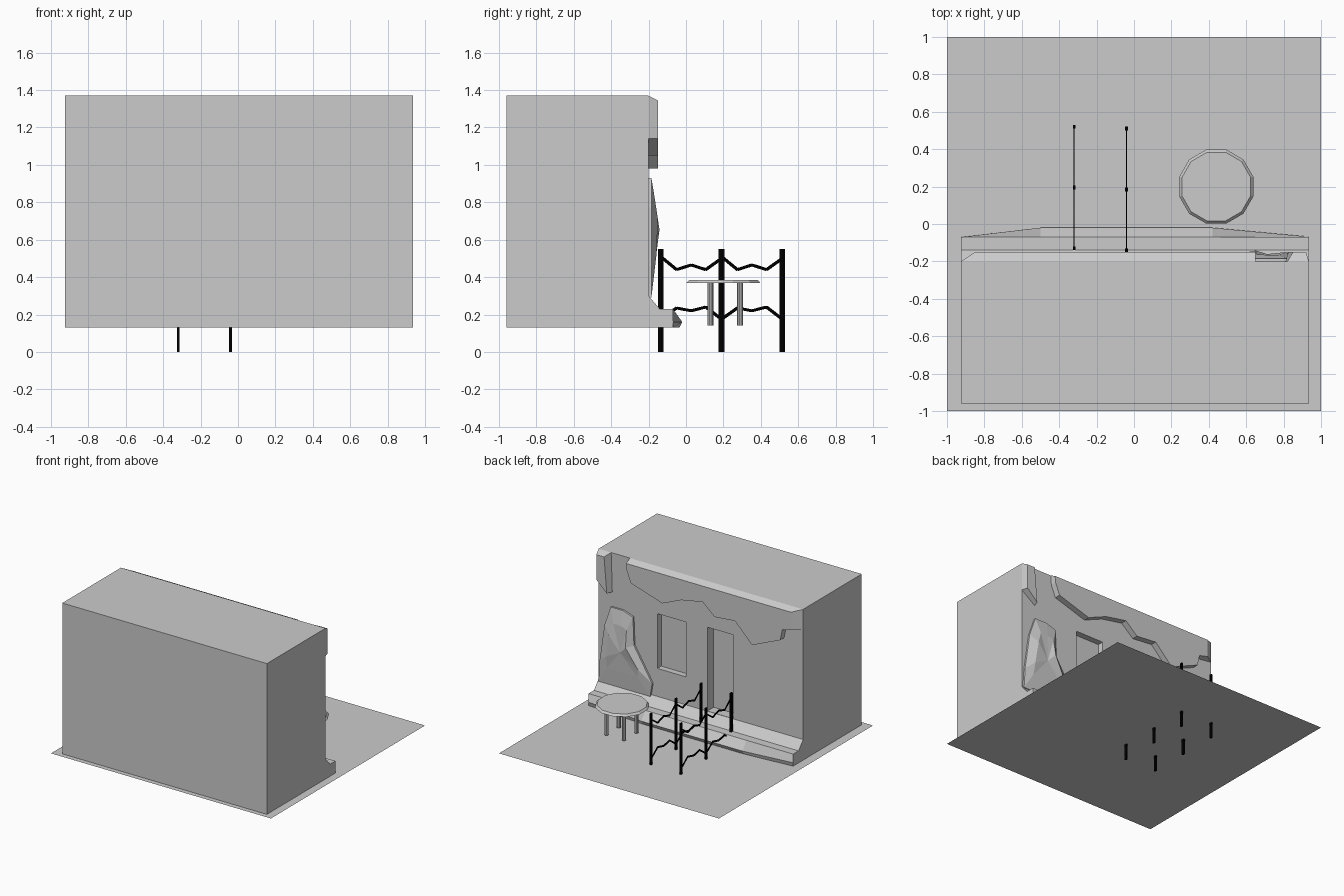
import bpy, bmesh, math

cube = bpy.data.objects.get("Cube")
if cube:
    bpy.data.objects.remove(cube, do_unlink=True)


def material(name, value):
    m = bpy.data.materials.new(name)
    m.use_nodes = True
    color = (value, value, value, 1)
    m.diffuse_color = color
    bsdf = next(n for n in m.node_tree.nodes if n.type == "BSDF_PRINCIPLED")
    bsdf.inputs["Base Color"].default_value = color
    return m


grey = material("plaster_grey", 0.6)
black = material("iron_black", 0.0)


def finish(name, bm, mat):
    bmesh.ops.recalc_face_normals(bm, faces=bm.faces)
    mesh = bpy.data.meshes.new(name)
    bm.to_mesh(mesh)
    bm.free()
    mesh.materials.append(mat)
    ob = bpy.data.objects.new(name, mesh)
    bpy.context.collection.objects.link(ob)
    return ob


def loft(name, rings, mat, fan_last=False):
    """Skin closed rings of equal length and cap both ends."""
    bm = bmesh.new()
    loops = [[bm.verts.new(p) for p in ring] for ring in rings]
    n = len(loops[0])
    for a, b in zip(loops, loops[1:]):
        for i in range(n):
            j = (i + 1) % n
            bm.faces.new((a[i], a[j], b[j], b[i]))
    bm.faces.new(loops[0][::-1])
    cap = bm.faces.new(loops[-1])
    if fan_last:
        bmesh.ops.poke(bm, faces=[cap])
    return finish(name, bm, mat)


def box(name, lo, hi, mat):
    ring = lambda z: [(lo[0], lo[1], z), (hi[0], lo[1], z),
                      (hi[0], hi[1], z), (lo[0], hi[1], z)]
    return loft(name, [ring(lo[2]), ring(hi[2])], mat)


def cylinder(name, x, y, z0, z1, r, sides, mat, r_top=None):
    def ring(z, rad):
        turns = [(i + 0.5) * math.tau / sides for i in range(sides)]
        return [(x + rad * math.cos(t), y + rad * math.sin(t), z) for t in turns]
    return loft(name, [ring(z0, r), ring(z1, r_top or r)], mat)


# Ground sheet
bm = bmesh.new()
bmesh.ops.create_grid(bm, x_segments=1, y_segments=1, size=1)
ground = finish("ground", bm, grey)
ground.location.z = 0.13


# Building body, with a base that swells along the middle
def section(x, bulge, foot):
    profile = [(-0.96, 0.131), (-0.96, 1.37), (-0.2, 1.37), (-0.2, 0.3),
               (-0.14, 0.23), (-0.07, 0.23), (bulge, 0.16), (foot, 0.131)]
    return [(x, y, z) for y, z in profile]


body = loft("building", [section(-0.925, -0.068, -0.07), section(-0.5, -0.02, -0.035),
                         section(0.42, -0.02, -0.035), section(0.935, -0.068, -0.07)], grey)

# Recessed window and doorway
for name, x0, x1, z0, z1, depth in (("window", 0.14, 0.40, 0.53, 0.98, 0.05),
                                    ("doorway", -0.294, -0.055, 0.302, 0.99, 0.08)):
    cutter = box(name + "_cutter", (x0, -0.2 - depth, z0), (x1, -0.1, z1), grey)
    cutter.hide_render = True
    mod = body.modifiers.new(name, "BOOLEAN")
    mod.operation = "DIFFERENCE"
    mod.solver = "EXACT"
    mod.object = cutter
    bpy.context.view_layer.objects.active = body
    bpy.ops.object.modifier_apply(modifier=name)
    bpy.data.objects.remove(cutter, do_unlink=True)


# Broken plaster layer: ragged slab with a chamfered top edge
def plaster(name, outline, spread):
    back = [(x, -0.2, z) for x, z in outline]
    front = [(x + dx, -0.15, min(z, 1.345)) for (x, z), dx in zip(outline, spread)]
    return loft(name, [back, front], grey)


ragged = [(0.65, 1.37), (0.645, 1.29), (0.606, 1.194), (0.32, 1.105), (0.147, 1.178),
          (-0.046, 1.214), (-0.156, 1.12), (-0.34, 1.137), (-0.495, 0.98),
          (-0.752, 1.09), (-0.77, 1.18), (-0.925, 1.2), (-0.925, 1.37)]
plaster("plaster_layer", ragged, [0] * 11 + [0.075] * 2)
corner = [(0.935, 1.37), (0.935, 1.14), (0.81, 1.05), (0.82, 1.37)]
plaster("plaster_corner", corner, [-0.015, -0.015, 0.015, 0.03])

# Rough exposed patch, ridged at mid height
patch = [(0.814, 0.93), (0.704, 0.93), (0.612, 0.9), (0.603, 0.67), (0.438, 0.4),
         (0.456, 0.29), (0.925, 0.29), (0.915, 0.46), (0.87, 0.77)]
outer = [(x, -0.2, z) for x, z in patch]
rim = [(x, -0.185, z) for x, z in patch]
inner = [(0.72 + (x - 0.72) * 0.6, -0.14 - 0.09 * abs(z - 0.65), 0.63 + (z - 0.63) * 0.6)
         for x, z in patch]
loft("rough_patch", [outer, rim, inner], grey, fan_last=True)

# Round table
cylinder("table_top", 0.44, 0.2, 0.368, 0.385, 0.205, 12, grey, 0.19)
for dx in (-0.08, 0.08):
    for dy in (-0.08, 0.08):
        cylinder("table_leg", 0.44 + dx, 0.21 + dy, 0.14, 0.375, 0.016, 10, grey)


# Barrier fences: posts joined by jagged wires
def wire(name, x, points, half_x, half_z):
    rings = [[(x - half_x, y, z - half_z), (x + half_x, y, z - half_z),
              (x + half_x, y, z + half_z), (x - half_x, y, z + half_z)]
             for y, z in points]
    return loft(name, rings, black)


steps = (0, 0.26, 0.5, 0.74, 1)
upper = (0.51, 0.44, 0.465, 0.44, 0.5)
lower = (0.175, 0.235, 0.22, 0.24, 0.175)
for x, shift in ((-0.32, 0.005), (-0.04, -0.005)):
    posts = [y + shift for y in (-0.135, 0.19, 0.515)]
    for y in posts:
        box("fence_post", (x - 0.007, y - 0.01, 0), (x + 0.007, y + 0.01, 0.55), black)
    for y0, y1 in zip(posts, posts[1:]):
        for heights in (upper, lower):
            path = [(y0 + (y1 - y0) * s, z) for s, z in zip(steps, heights)]
            wire("fence_wire", x, path, 0.003, 0.007)
